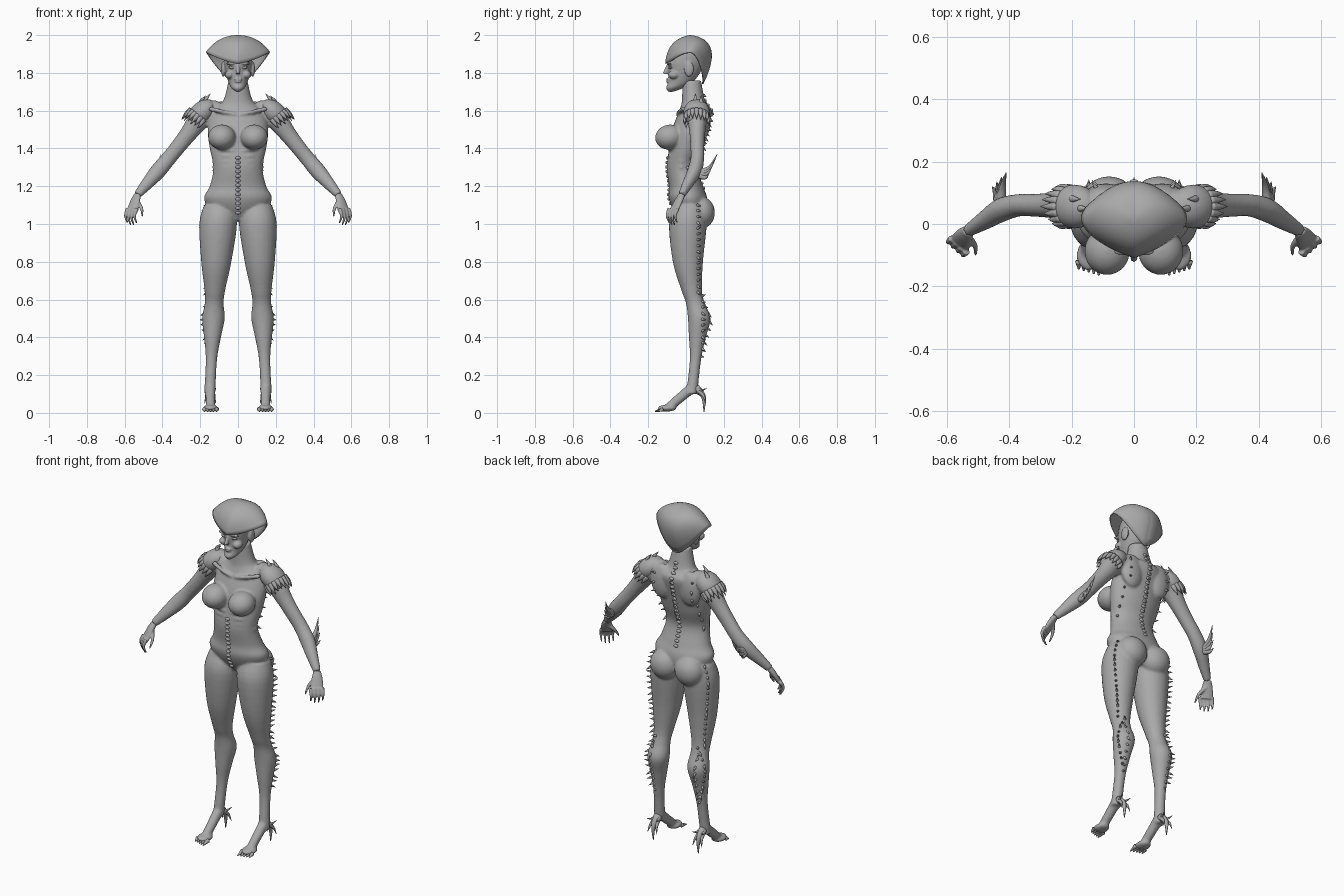
import bpy, bmesh, math, random
from mathutils import Vector, Matrix
from mathutils.bvhtree import BVHTree

random.seed(4)
if "Cube" in bpy.data.objects:
    bpy.data.objects.remove(bpy.data.objects["Cube"])

LEFT, BACK, UP = Vector((1, 0, 0)), Vector((0, 1, 0)), Vector((0, 0, 1))
FRONT, DOWN = -BACK, -UP
NONE = Vector((0, 0, 0))

grey = bpy.data.materials.new("stone grey")
grey.use_nodes = True
grey.diffuse_color = (.4, .4, .4, 1)
grey.node_tree.nodes["Principled BSDF"].inputs["Base Color"].default_value = grey.diffuse_color


def smooth_path(keys, steps):
    """Smooth curve through key tuples of any length."""
    keys = [Vector(key) for key in keys]
    path = []
    for i, (here, after) in enumerate(zip(keys, keys[1:])):
        before, beyond = keys[max(i - 1, 0)], keys[min(i + 2, len(keys) - 1)]
        leave, arrive = (after - before) / 2, (beyond - here) / 2
        for k in range(steps):
            t = k / steps
            ease = t * t * (3 - 2 * t)
            path.append(here.lerp(after, ease) + leave * (t * (1 - t) ** 2) - arrive * (t * t * (1 - t)))
    return path + [keys[-1]]


def tube(bm, keys, sides=24, steps=5, side_axis=LEFT, level=False):
    """Closed loft; each key is x, y, z, first radius, second radius."""
    path = smooth_path(keys, steps)
    rings = []
    for i, point in enumerate(path):
        centre = point.to_3d() if len(point) == 3 else Vector(point[:3])
        ahead, behind = path[min(i + 1, len(path) - 1)], path[max(i - 1, 0)]
        along = UP if level else (Vector(ahead[:3]) - Vector(behind[:3])).normalized()
        across = (side_axis - along * side_axis.dot(along)).normalized()
        other = along.cross(across)
        angles = [math.tau * k / sides for k in range(sides)]
        rings.append([bm.verts.new(centre + across * (point[3] * math.cos(a)) + other * (point[4] * math.sin(a)))
                      for a in angles])
    for ring, following in zip(rings, rings[1:]):
        for k in range(sides):
            bm.faces.new((ring[k - 1], ring[k], following[k], following[k - 1]))
    bm.faces.new(rings[0][::-1])
    bm.faces.new(rings[-1])


def taper(bm, start, end, thick, thin=.001, bend=NONE, sides=8):
    """Bent tapering rod, used for fingers, claws and thorns."""
    start, end = Vector(start), Vector(end)
    middle, half = (start + end) / 2 + bend, (thick + thin) / 2
    keys = [(*start, thick, thick), (*middle, half, half), (*end, thin, thin)]
    tube(bm, keys, sides, 3, Vector((.8, .1, .6)))


def ball(bm, centre, size, tilt=0, axis='Y'):
    place = Matrix.Translation(centre) @ Matrix.Rotation(tilt, 4, axis) @ Matrix.Diagonal((*size, 1))
    bmesh.ops.create_uvsphere(bm, u_segments=24, v_segments=16, radius=1, matrix=place)


def mirror(bm):
    copy = bmesh.ops.duplicate(bm, geom=bm.verts[:] + bm.edges[:] + bm.faces[:])["geom"]
    verts = [item for item in copy if isinstance(item, bmesh.types.BMVert)]
    bmesh.ops.scale(bm, vec=(-1, 1, 1), verts=verts)


def finish(bm, name, voxel=0, softness=0):
    bmesh.ops.recalc_face_normals(bm, faces=bm.faces[:])
    for face in bm.faces:
        face.smooth = True
    mesh = bpy.data.meshes.new(name)
    bm.to_mesh(mesh)
    bm.free()
    mesh.materials.append(grey)
    part = bpy.data.objects.new(name, mesh)
    bpy.context.collection.objects.link(part)
    if voxel:
        blend = part.modifiers.new("blend", 'REMESH')
        blend.mode, blend.voxel_size, blend.use_smooth_shade = 'VOXEL', voxel, True
        soften = part.modifiers.new("soften", 'SMOOTH')
        soften.factor, soften.iterations = .5, softness
    return part


# Legs and feet: sections are height, depth position, radius
body = bmesh.new()
leg = [(1.1, .02, .08), (1, .01, .1), (.8, .01, .08), (.65, .03, .055), (.58, .05, .05),
       (.5, .07, .06), (.4, .06, .045), (.28, .05, .03), (.1, .03, .03)]
tube(body, [(.155 - z / 20, y, z, r, r) for z, y, r in leg], level=True)
ball(body, (.12, .01, .63), (.03, .02, .04))
taper(body, (.147, .04, .14), (.145, -.09, .03), .03, .025)
ball(body, (.145, -.1, .025), (.04, .05, .018))

# Buttocks, breasts and shoulder blades
ball(body, (.08, .08, 1.06), (.085, .073, .085))
ball(body, (.086, -.087, 1.46), (.073, .077, .066), .2, 'X')
ball(body, (.09, .09, 1.55), (.07, .04, .1))

# Arms run out and down, and bend forward past the elbow
arm = []
for i, r in enumerate((.05, .06, .057, .046, .041, .04, .042, .033, .022)):
    x = .1 + .054 * i
    z = min(1.6, 1.82 - 1.25 * x) - .015 * math.sin(math.pi * i / 8)
    arm.append((x, .06 - .62 * max(0, x - .4), z, r * .9, r))
tube(body, arm, side_axis=BACK)

# Collar bones and ribs
taper(body, (.15, -.01, 1.61), (.01, -.045, 1.58), .014, .008, FRONT * .01)
for i in range(4):
    rib = UP * (1.39 - i * .03)
    taper(body, rib + LEFT * .02 + FRONT * .09, rib + LEFT * .135 + FRONT * .02, .008, .007, FRONT * .025)
mirror(body)

# Torso and neck: sections are height, depth position, half width
torso = [(1.02, .02, .05), (1.08, .02, .15), (1.14, .01, .18), (1.2, 0, .15), (1.3, -.02, .13),
         (1.4, 0, .15), (1.5, .02, .16), (1.6, .05, .14), (1.65, .04, .08), (1.76, .03, .05)]
tube(body, [(0, y, z, w, .03 + .4 * w) for z, y, w in torso], 32, level=True)
surface = BVHTree.FromBMesh(body)
finish(body, "body", .007, 6)

# Hands with curled fingers
hand = bmesh.new()
tube(hand, [(*arm[-1][:3], .02, .016), (.545, -.04, 1.12, .03, .016), (.56, -.065, 1.07, .036, .012)],
     side_axis=Vector((.8, .6, 0)))
for i in range(4):
    knuckle = Vector((.536, -.088, 1.08)) + (LEFT * .016 + BACK * .014) * i
    length = .085 if i in (1, 2) else .075
    taper(hand, knuckle, knuckle + DOWN * length, .012, .004, LEFT * .012 + FRONT * .012)
taper(hand, (.535, -.04, 1.12), (.508, -.1, 1.04), .014, .004, LEFT * -.012)
mirror(hand)
finish(hand, "hands", .004, 2)

# Toes and heel claws
claws = bmesh.new()
for i in range(5):
    toe = LEFT * (.113 + .016 * i) + FRONT * .12 + UP * .02
    taper(claws, toe, toe + FRONT * (.045 - .005 * i) + DOWN * .012, .013, .003)
heel = Vector((.147, .05, .13))
taper(claws, heel, heel + BACK * .045 + DOWN * .125, .025, .002, BACK * .02 + UP * .02)
for side in (LEFT, -LEFT):
    taper(claws, heel + side * .01, heel + side * .03 + BACK * .055 + DOWN * .08, .014, bend=BACK * .015)
    taper(claws, heel + side * .01, heel + side * .03 + BACK * .06, .012, bend=DOWN * .01)
mirror(claws)
finish(claws, "heel_and_toe_claws")

# Head: brows, cheeks, ears, then skull, nose and lips
head = bmesh.new()
ball(head, (.034, -.088, 1.85), (.03, .013, .008))
ball(head, (.045, -.065, 1.79), (.024, .03, .022))
ball(head, (.078, .016, 1.82), (.012, .026, .04))
mirror(head)
skull = [(1.7, -.08, .01), (1.72, -.06, .035), (1.75, -.03, .05), (1.8, -.01, .065),
         (1.86, 0, .075), (1.92, .01, .07), (1.96, .02, .04)]
tube(head, [(0, y, z, w, 1.3 * w) for z, y, w in skull], level=True)
taper(head, (0, -.09, 1.85), (0, -.112, 1.795), .009, .012)
for height, width in ((1.765, .022), (1.754, .018)):
    ball(head, (0, -.093, height), (width, .013, .006))
finish(head, "head", .0045, 2)

eyes = bmesh.new()
ball(eyes, (.034, -.082, 1.828), (.016, .011, .007), -.2)
mirror(eyes)
finish(eyes, "eyes")

# Hood: curves run from the crown over a bulge to a flared rim
hood = bmesh.new()
crown = hood.verts.new((0, .02, 2))
columns = []
for k in range(64):
    angle = math.tau * k / 64
    s, c = math.sin(angle), math.cos(angle)
    rim = Vector((.17 * s * abs(s) ** .3, .1 * c + .03 * abs(s) - .01, 1.91 - (.17 if c > 0 else .06) * c * c))
    bulge = Vector((.105 * s, .055 + .155 * c, 2 - .02 * c * c))
    columns.append([hood.verts.new(crown.co.lerp(bulge, t).lerp(bulge.lerp(rim, t), t))
                    for t in (i / 12 for i in range(1, 13))])
for k, column in enumerate(columns):
    previous = columns[k - 1]
    hood.faces.new((crown, previous[0], column[0]))
    for i in range(1, len(column)):
        hood.faces.new((previous[i - 1], previous[i], column[i], column[i - 1]))
shell = finish(hood, "hood").modifiers.new("thickness", 'SOLIDIFY')
shell.thickness, shell.offset = .008, -1

# Shoulder plates with ragged lower edges
plates = bmesh.new()
ball(plates, (.19, .056, 1.59), (.085, .07, .058), .7)
along, across = Vector((.62, 0, -.78)), Vector((.78, 0, .62))
for i in range(13):
    angle = math.radians(20 * i - 120)
    out = across * math.cos(angle) + BACK * math.sin(angle)
    base = Vector((.205, .056, 1.57)) + out * .054
    taper(plates, base, base + along * random.uniform(.05, .075) + out * .009, .017, bend=out * .006)
for offset in (NONE, LEFT * .025 + BACK * .03 + DOWN * .01):
    horn = Vector((.17, .05, 1.63)) + offset
    taper(plates, horn, horn + UP * .06 - LEFT * .025, .02, bend=LEFT * .012)
mirror(plates)
finish(plates, "shoulder_plates")

# Forearm fins
fins = bmesh.new()
elbow = Vector((.43, .05, 1.265))
for i in range(4):
    taper(fins, elbow, elbow + BACK * (.115 - .015 * i) + UP * (.105 - .035 * i) + LEFT * (.015 * i - .02),
          .02, bend=BACK * .015 + DOWN * .02)
mirror(fins)
finish(fins, "forearm_fins")


def row(bm, count, low, high, offset, facing, lean, bead=False):
    """Line of thorns or beads set on the body between two heights."""
    for i in range(count):
        height = UP * (low + (high - low) * i / (count - 1))
        spot = surface.ray_cast(offset + height + facing, -facing)[0]
        if spot and bead:
            ball(bm, spot, (.014, .008, .009))
        elif spot:
            tip = spot + facing * .014 + lean + UP * random.uniform(-.02, .01)
            taper(bm, spot - facing * .006, tip, .009, sides=6)


# Thorns on the outer legs, calves and flanks
thorns = bmesh.new()
row(thorns, 16, .64, 1.1, BACK * .06, LEFT, BACK * .02)
row(thorns, 10, .34, .62, BACK * .085, LEFT, BACK * .02)
row(thorns, 9, .3, .6, LEFT * .145, BACK, DOWN * .01)
row(thorns, 7, 1.3, 1.6, LEFT * .12, BACK, LEFT * .014)
mirror(thorns)
finish(thorns, "thorns")

# Spine bones and the ridge down the belly
ridge = bmesh.new()
row(ridge, 20, 1.19, 1.68, NONE, BACK, NONE, bead=True)
row(ridge, 14, 1.36, 1.68, NONE, BACK, DOWN * .01)
row(ridge, 13, 1.06, 1.35, NONE, FRONT, NONE, bead=True)
finish(ridge, "spine_and_belly_ridge")
